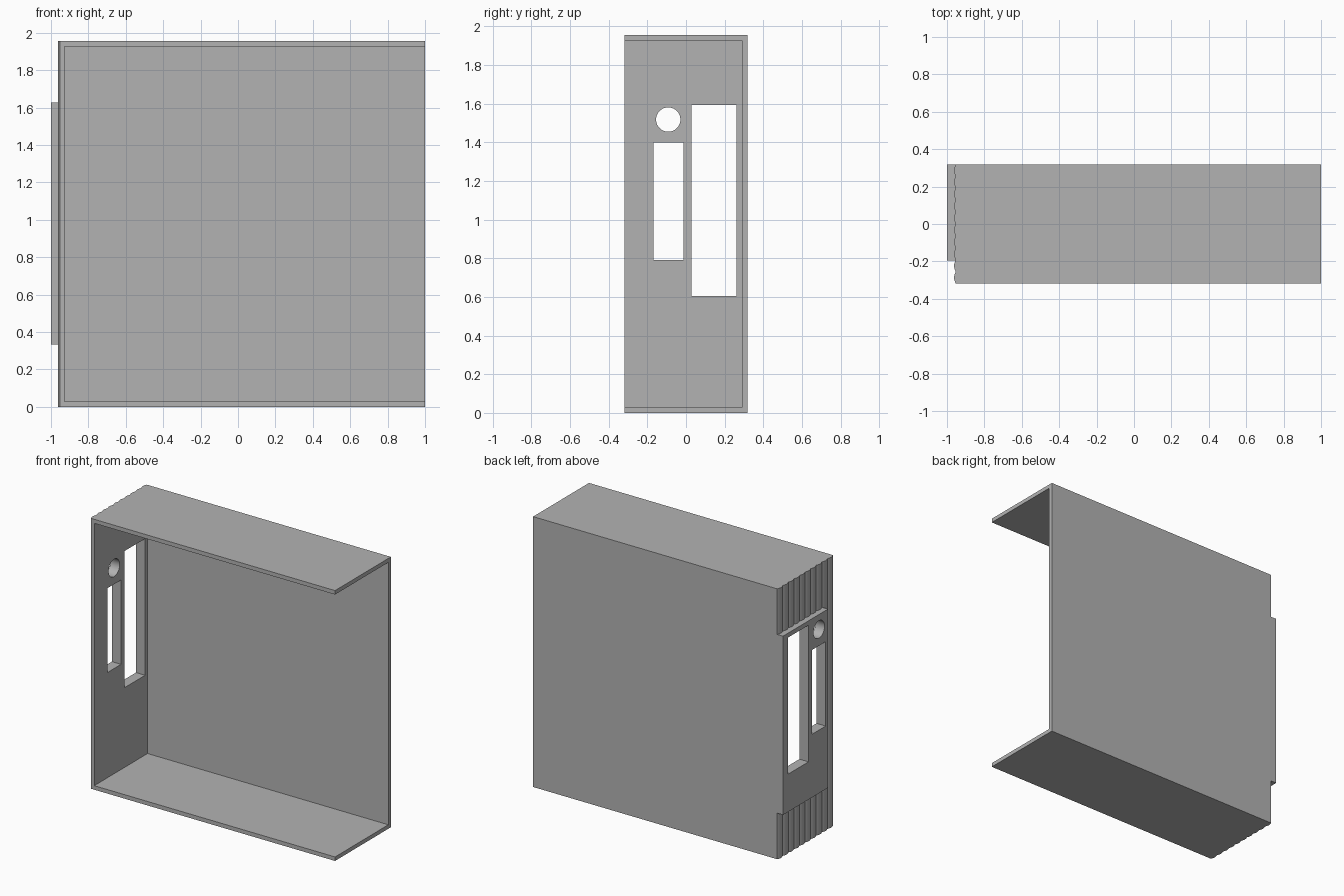
import bpy, bmesh, math
from mathutils import Vector

cube = bpy.data.objects.get("Cube")
if cube:
    bpy.data.objects.remove(cube, do_unlink=True)

# Single plain grey for the whole case
grey = bpy.data.materials.new("plain_grey")
grey.use_nodes = True
colour = (0.45, 0.45, 0.45, 1)
grey.diffuse_color = colour
grey.node_tree.nodes["Principled BSDF"].inputs["Base Color"].default_value = colour

HALF_DEPTH, HEIGHT, WALL = 0.319, 1.956, 0.029
INNER_X, RIB_BASE, RIB_HEIGHT, RIBS = -0.927, -0.953, 0.009, 10


def prism(name, points, direction):
    """Extrude a closed flat outline along a direction."""
    bm = bmesh.new()
    face = bm.faces.new([bm.verts.new(p) for p in points])
    result = bmesh.ops.extrude_face_region(bm, geom=[face])
    moved = [g for g in result["geom"] if isinstance(g, bmesh.types.BMVert)]
    bmesh.ops.translate(bm, verts=moved, vec=Vector(direction))
    bmesh.ops.recalc_face_normals(bm, faces=bm.faces)
    mesh = bpy.data.meshes.new(name)
    bm.to_mesh(mesh)
    bm.free()
    mesh.materials.append(grey)
    obj = bpy.data.objects.new(name, mesh)
    bpy.context.collection.objects.link(obj)
    return obj


def slab(name, x0, x1, y0, y1, z0, z1):
    outline = [(x0, y0, z0), (x0, y1, z0), (x0, y1, z1), (x0, y0, z1)]
    return prism(name, outline, (x1 - x0, 0, 0))


# Channel-shaped shell: back, top and bottom in one section
d, h, w = HALF_DEPTH, HEIGHT, WALL
section = [(-d, 0), (d, 0), (d, h), (-d, h),
           (-d, h - w), (d - w, h - w), (d - w, w), (-d, w)]
prism("shell", [(INNER_X, y, z) for y, z in section], (1 - INNER_X, 0, 0))

# End wall with rounded vertical ribs on its outer face
steps = RIBS * 8
ribbed = [(RIB_BASE - RIB_HEIGHT * abs(math.sin(math.pi * RIBS * i / steps)),
           -d + 2 * d * i / steps, 0) for i in range(steps + 1)]
end_wall = prism("end_wall", ribbed + [(INNER_X, d, 0), (INNER_X, -d, 0)], (0, 0, h))

# Raised plate around the openings
end_plate = slab("end_plate", -1, -0.94, -0.195, d, 0.333, 1.626)

# Openings through the wall and plate
cutters = [slab("large_slot_cutter", -1.1, -0.8, 0.028, 0.262, 0.606, 1.594),
           slab("small_slot_cutter", -1.1, -0.8, -0.168, -0.013, 0.79, 1.4)]
circle = [2 * math.pi * i / 48 for i in range(48)]
cutters.append(prism("round_hole_cutter",
                     [(-1.1, -0.092 + 0.063 * math.cos(a), 1.518 + 0.063 * math.sin(a))
                      for a in circle], (0.3, 0, 0)))

for part in (end_wall, end_plate):
    bpy.context.view_layer.objects.active = part
    for cutter in cutters:
        mod = part.modifiers.new(cutter.name, "BOOLEAN")
        mod.operation, mod.solver, mod.object = "DIFFERENCE", "EXACT", cutter
        bpy.ops.object.modifier_apply(modifier=mod.name)

for cutter in cutters:
    bpy.data.objects.remove(cutter, do_unlink=True)

# Smooth the ribs and round hole while keeping corners sharp
for part in (end_wall, end_plate):
    bpy.ops.object.select_all(action="DESELECT")
    part.select_set(True)
    bpy.context.view_layer.objects.active = part
    bpy.ops.object.shade_smooth_by_angle(angle=math.radians(25))
